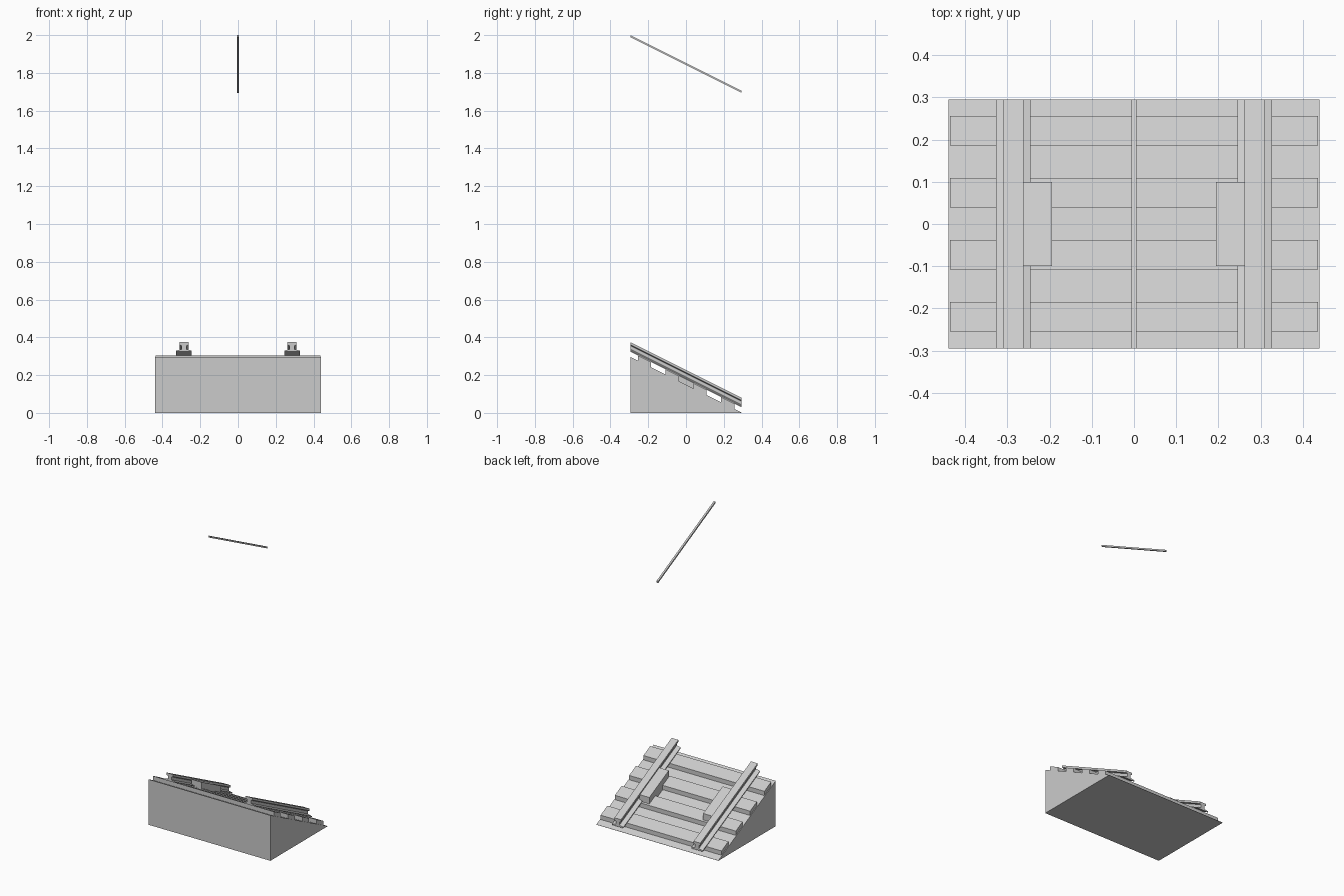
import bpy, bmesh

if "Cube" in bpy.data.objects:
    bpy.data.objects.remove(bpy.data.objects["Cube"])

L = 0.295          # half length along y
SLOPE = -0.5       # every part is sheared along the incline


def ground(y):
    return 0.1485 + SLOPE * y


def extrude(name, profile, y0, y1, lift=True):
    """Sweep an (x, z) profile from y0 to y1, following the incline."""
    bm = bmesh.new()
    rings = [[bm.verts.new((x, y, z + ground(y))) for x, z in profile] for y in (y0, y1)]
    n = len(profile)
    for i in range(n):
        j = (i + 1) % n
        bm.faces.new((rings[0][i], rings[0][j], rings[1][j], rings[1][i]))
    bm.faces.new(rings[0])
    bm.faces.new(rings[1])
    bmesh.ops.recalc_face_normals(bm, faces=bm.faces)
    me = bpy.data.meshes.new(name)
    bm.to_mesh(me)
    bm.free()
    ob = bpy.data.objects.new(name, me)
    bpy.context.collection.objects.link(ob)
    return ob


def rect(x0, x1, z0, z1):
    return [(x0, z0), (x1, z0), (x1, z1), (x0, z1)]


# Wedge-shaped embankment, flat on the ground
bed = extrude("embankment", rect(-0.44, 0.44, -0.1, 0), -L, L)
for v in bed.data.vertices:
    if v.index % 4 < 2:
        v.co.z = 0

# Four sleepers
for i in range(4):
    yc = -0.2195 + i * 0.147
    extrude(f"sleeper_{i + 1}", rect(-0.436, 0.436, -0.004, 0.028), yc - 0.035, yc + 0.035)

# I-section rails with a guide block on the inner side of each
half = [(0.041, 0.028), (0.041, 0.034), (0.013, 0.041), (0.013, 0.06),
        (0.024, 0.065), (0.024, 0.079)]
section = half + [(-x, z) for x, z in reversed(half)]
for side, s in (("left", -1), ("right", 1)):
    extrude(f"{side}_rail", [(s * 0.286 + x, z) for x, z in section], -L, L)
    extrude(f"{side}_guide_block", rect(s * 0.194, s * 0.265, -0.004, 0.07), -0.1, 0.1)

# Overhead wire parallel to the incline
extrude("overhead_wire", rect(-0.006, 0.006, 1.693, 1.704), -L, L)
